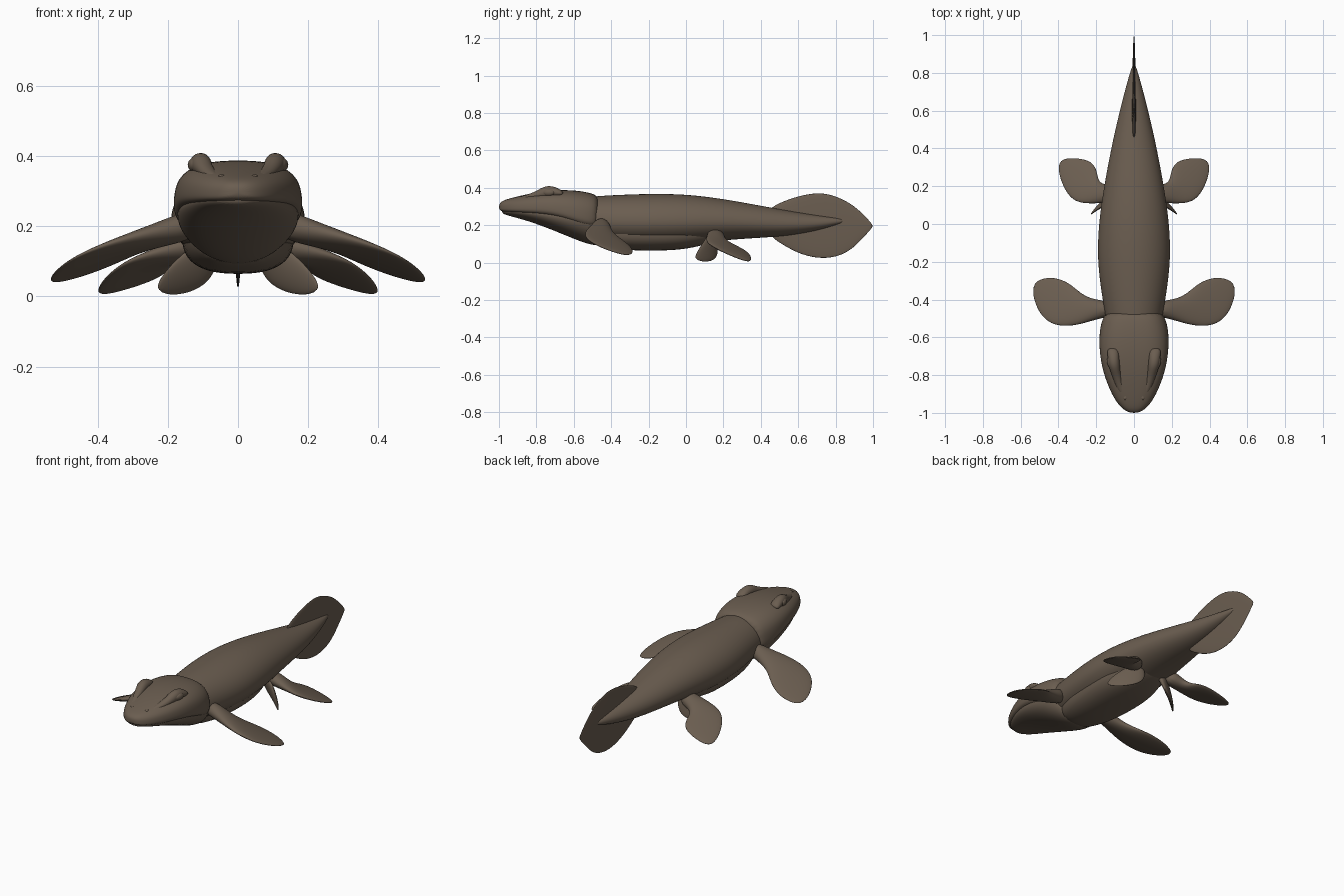
import bpy, bmesh
from math import cos, sin, pi, copysign
from mathutils import Vector

cube = bpy.data.objects.get("Cube")
if cube:
    bpy.data.objects.remove(cube)

skin = bpy.data.materials.new("brown_skin")
skin.use_nodes = True
COLOUR = (0.145, 0.11, 0.08, 1)
skin.diffuse_color = COLOUR
bsdf = skin.node_tree.nodes["Principled BSDF"]
bsdf.inputs["Base Color"].default_value = COLOUR
bsdf.inputs["Roughness"].default_value = 0.8


def loft(name, rings, mirror=False, level=2):
    """Skin a list of closed rings, cap the ends and smooth the result."""
    bm = bmesh.new()
    loops = [[bm.verts.new(p) for p in ring] for ring in rings]
    n = len(loops[0])
    for a, b in zip(loops, loops[1:]):
        for i in range(n):
            j = (i + 1) % n
            bm.faces.new((a[i], a[j], b[j], b[i]))
    bm.faces.new(loops[0])
    bm.faces.new(loops[-1])
    bmesh.ops.recalc_face_normals(bm, faces=bm.faces[:])
    for f in bm.faces:
        f.smooth = True
    mesh = bpy.data.meshes.new(name)
    bm.to_mesh(mesh)
    bm.free()
    mesh.materials.append(skin)
    obj = bpy.data.objects.new(name, mesh)
    bpy.context.collection.objects.link(obj)
    if mirror:
        obj.modifiers.new("mirror", "MIRROR").use_mirror_merge = False
    sub = obj.modifiers.new("smooth", "SUBSURF")
    sub.levels = sub.render_levels = level
    return obj


def trunk(name, stations, mid=0.5, top=1.0, low=1.0, n=24):
    """Loft along y; each station is (y, half width, bottom, top)."""
    rings = []
    for y, w, zb, zt in stations:
        zm = zb + (zt - zb) * mid
        ring = []
        for i in range(n):
            c, s = cos(2 * pi * i / n), sin(2 * pi * i / n)
            p, h = (top, zt - zm) if s > 0 else (low, zm - zb)
            ring.append((w * copysign(abs(c) ** p, c), y,
                         zm + h * copysign(abs(s) ** p, s)))
        rings.append(ring)
    return loft(name, rings)


def blade(name, stations, mirror=True, n=12):
    """Loft a fin; each station is (edge point, other edge point, half thickness)."""
    mids = [(Vector(a) + Vector(b)) / 2 for a, b, t in stations]
    rings = []
    for k, (a, b, t) in enumerate(stations):
        axis = mids[min(k + 1, len(mids) - 1)] - mids[max(k - 1, 0)]
        half = (Vector(a) - Vector(b)) / 2
        normal = half.cross(axis).normalized()
        rings.append([mids[k] + half * cos(2 * pi * i / n) + normal * t * sin(2 * pi * i / n)
                      for i in range(n)])
    return loft(name, rings, mirror)


def on_plane(stations, a, b, c):
    """Lift (x, y) edge points onto the sloping plane z = a + bx + cy."""
    def lift(p):
        return (p[0], p[1], a + b * p[0] + c * p[1])
    return [(lift(p), lift(q), t) for p, q, t in stations]


def blob(name, loc, scale, turn=0):
    """Mirrored pair of small ellipsoids."""
    for side in (1, -1):
        bpy.ops.mesh.primitive_uv_sphere_add(
            segments=24, ring_count=12, radius=1,
            location=(side * loc[0], loc[1], loc[2]), rotation=(0, 0, side * turn))
        obj = bpy.context.object
        obj.name = ("left_" if side > 0 else "right_") + name
        obj.scale = scale
        obj.data.materials.append(skin)
        bpy.ops.object.shade_smooth()


# Body and tail
trunk("body", [
    (-.6, .13, .14, .34), (-.5, .15, .12, .355), (-.4, .168, .1, .362), (-.2, .197, .09, .37),
    (0, .19, .095, .368), (.2, .16, .12, .342), (.4, .122, .132, .305), (.55, .088, .143, .277),
    (.7, .05, .17, .253), (.8, .022, .2, .24), (.845, .006, .215, .232)], mid=.45)

# Belly shell, a little narrower than the body
trunk("belly", [
    (-.52, .1, .1, .22), (-.44, .13, .08, .24), (-.32, .155, .064, .24), (-.1, .165, .062, .24),
    (.02, .15, .075, .24), (.12, .12, .1, .24), (.2, .08, .13, .24)], mid=.6, low=.8)

# Skull with flat crown and overhanging upper jaw
trunk("upper_head", [
    (-1, .02, .285, .312), (-.985, .055, .272, .33), (-.94, .097, .265, .345),
    (-.87, .133, .257, .362), (-.78, .166, .248, .38), (-.68, .184, .23, .39),
    (-.58, .186, .19, .387), (-.5, .17, .17, .372), (-.46, .14, .19, .35)],
    mid=.3, top=.75, low=.7)

# Lower jaw and throat
trunk("lower_jaw", [
    (-.985, .035, .262, .285), (-.94, .083, .248, .29), (-.87, .12, .23, .3),
    (-.78, .153, .2, .3), (-.68, .172, .16, .3), (-.58, .177, .118, .3),
    (-.5, .16, .09, .3), (-.43, .12, .09, .28)], mid=.6)

# Brow ridges running towards the snout
blade("brow_ridges", [
    ((.145, -.655, .365), (.085, -.655, .37), .012),
    ((.14, -.7, .378), (.078, -.7, .382), .028),
    ((.138, -.745, .38), (.074, -.745, .378), .036),
    ((.122, -.79, .362), (.07, -.79, .362), .024),
    ((.1, -.85, .345), (.058, -.85, .35), .014),
    ((.07, -.91, .335), (.045, -.91, .338), .01)])

# Eyes and nostrils
blob("eye", (.124, -.735, .375), (.018, .034, .02), -.25)
blob("nostril", (.045, -.918, .341), (.011, .014, .008), .5)

# Front fins
blade("front_fins", on_plane([
    ((.12, -.49), (.12, -.41), .045), ((.2, -.505), (.2, -.4), .038),
    ((.3, -.54), (.27, -.375), .028), ((.4, -.548), (.33, -.315), .02),
    ((.475, -.515), (.4, -.28), .014), ((.52, -.44), (.475, -.28), .009),
    ((.537, -.365), (.53, -.31), .004)], .132, -.33, -.26))

# Hind fins
blade("hind_fins", on_plane([
    ((.09, .115), (.09, .205), .045), ((.17, .11), (.165, .21), .036),
    ((.25, .105), (.19, .235), .024), ((.32, .115), (.195, .295), .018),
    ((.37, .175), (.225, .338), .014), ((.4, .26), (.3, .352), .01),
    ((.4, .32), (.375, .347), .004)], .233, -.29, -.34))

# Small inner fins under the hips
blade("inner_fins", [
    ((.1, .12, .17), (.05, .15, .13), .022),
    ((.13, .115, .145), (.058, .165, .09), .018),
    ((.175, .09, .11), (.08, .172, .04), .014),
    ((.22, .058, .06), (.135, .15, .008), .01),
    ((.236, .042, .02), (.2, .09, .002), .004)])

# Upright tail fin
blade("tail_fin", [
    ((0, .43, .285), (0, .45, .14), .012), ((0, .5, .325), (0, .49, .108), .012),
    ((0, .6, .363), (0, .59, .045), .011), ((0, .7, .383), (0, .7, .013), .01),
    ((0, .78, .372), (0, .8, .02), .009), ((0, .88, .325), (0, .88, .058), .007),
    ((0, .945, .265), (0, .945, .128), .005), ((0, 1, .202), (0, 1, .19), .002)], mirror=False)
